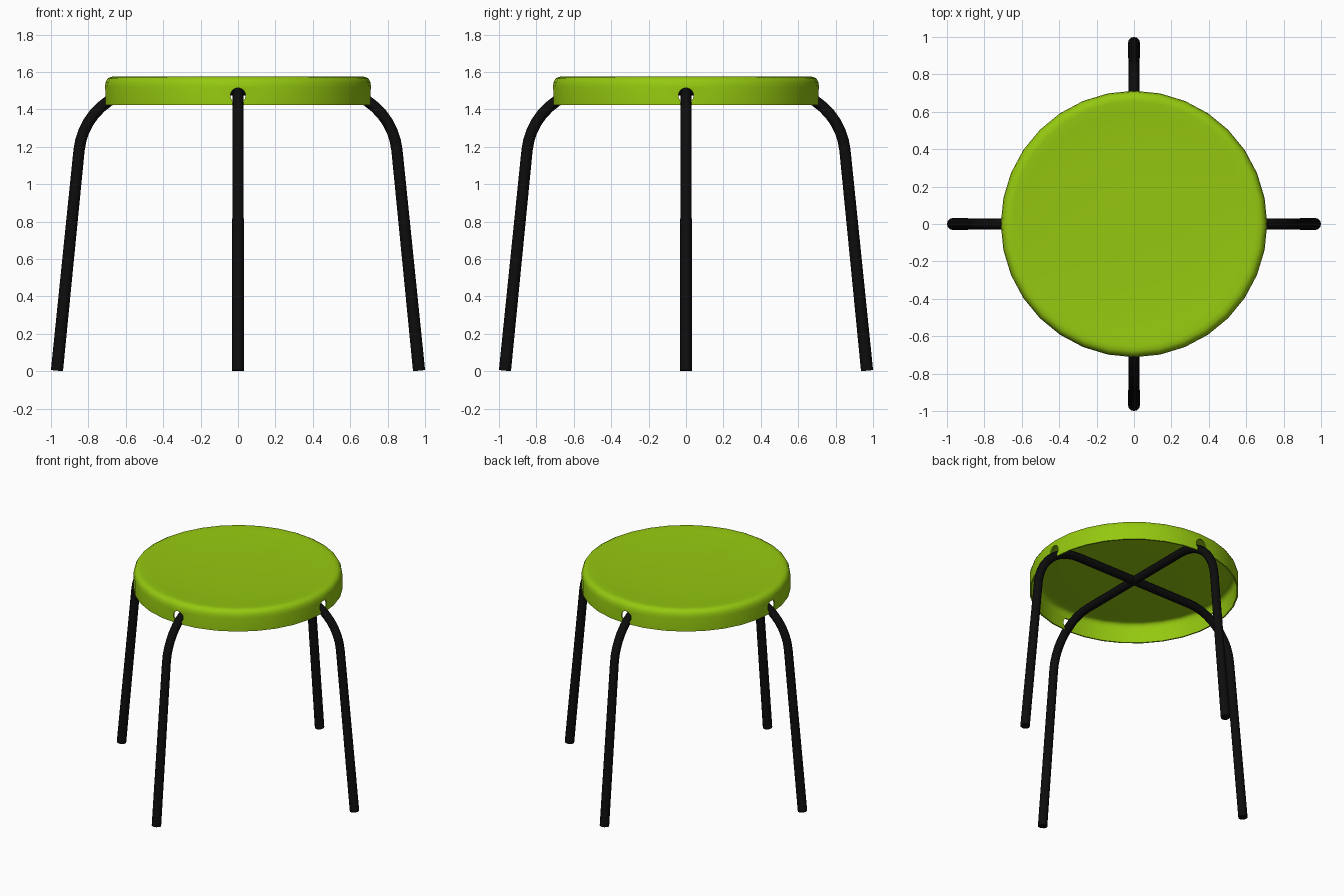
import bpy
import bmesh
from math import sin, cos, pi, radians, atan, tan
from mathutils import Matrix, Vector

if "Cube" in bpy.data.objects:
    bpy.data.objects.remove(bpy.data.objects["Cube"], do_unlink=True)


def make_material(name, color):
    mat = bpy.data.materials.new(name)
    mat.use_nodes = True
    mat.diffuse_color = color
    mat.node_tree.nodes["Principled BSDF"].inputs["Base Color"].default_value = color
    return mat


def add_object(name, data):
    obj = bpy.data.objects.new(name, data)
    bpy.context.collection.objects.link(obj)
    return obj


def select_only(obj):
    bpy.ops.object.select_all(action="DESELECT")
    obj.select_set(True)
    bpy.context.view_layer.objects.active = obj


lime = make_material("lime green", (0.30, 0.58, 0.005, 1))
black = make_material("black", (0.004, 0.004, 0.004, 1))

# Seat: thin lathed shell with a rounded lip and a slightly dished top
SIDES = 32
profile = [(0.712, 1.422), (0.712, 1.52), (0.708, 1.545), (0.698, 1.564),
           (0.68, 1.574), (0.655, 1.575), (0.60, 1.57), (0.45, 1.562), (0.25, 1.558)]
bm = bmesh.new()
rings = [[bm.verts.new((r * cos(2 * pi * i / SIDES), r * sin(2 * pi * i / SIDES), z))
          for i in range(SIDES)] for r, z in profile]
for low, high in zip(rings, rings[1:]):
    for i in range(SIDES):
        j = (i + 1) % SIDES
        bm.faces.new((low[i], low[j], high[j], high[i]))
center = bm.verts.new((0, 0, 1.557))
for i in range(SIDES):
    bm.faces.new((rings[-1][i], rings[-1][(i + 1) % SIDES], center))
mesh = bpy.data.meshes.new("seat")
bm.to_mesh(mesh)
bm.free()
mesh.materials.append(lime)
seat = add_object("seat", mesh)
shell = seat.modifiers.new("shell", "SOLIDIFY")
shell.thickness = 0.01
shell.offset = -1

# Round holes in the skirt where the legs pass through
bm = bmesh.new()
for k in range(4):
    place = (Matrix.Rotation(k * pi / 2, 4, "Z") @ Matrix.Translation((0.71, 0, 1.474))
             @ Matrix.Rotation(pi / 2, 4, "Y"))
    bmesh.ops.create_cone(bm, cap_ends=True, segments=16, radius1=0.041,
                          radius2=0.041, depth=0.1, matrix=place)
mesh = bpy.data.meshes.new("hole_cutter")
bm.to_mesh(mesh)
bm.free()
cutter = add_object("hole_cutter", mesh)
holes = seat.modifiers.new("holes", "BOOLEAN")
holes.operation = "DIFFERENCE"
holes.object = cutter
select_only(seat)
for modifier in ("shell", "holes"):
    bpy.ops.object.modifier_apply(modifier=modifier)
bpy.data.objects.remove(cutter, do_unlink=True)
bpy.ops.object.shade_smooth_by_angle(angle=radians(35))

# Legs: two bent tubes crossing under the seat
FOOT_X, TOP_Z, BEND = 0.968, 1.505, 0.36
lean = atan(0.1)
corner_x = FOOT_X - TOP_Z * tan(lean)
bend_x = corner_x - BEND * tan((pi / 2 - lean) / 2)
half = [(FOOT_X, 0.003, 1.08)]
for step in range(11):
    a = lean + (pi / 2 - lean) * step / 10
    half.append((bend_x + BEND * cos(a), TOP_Z - BEND + BEND * sin(a), 1))
path = half + [(0, TOP_Z, 1)] + [(-x, z, r) for x, z, r in reversed(half)]

for name, turn in (("side_leg_tube", 0), ("front_back_leg_tube", pi / 2)):
    curve = bpy.data.curves.new(name, "CURVE")
    curve.dimensions = "3D"
    curve.bevel_depth = 0.03
    curve.bevel_resolution = 4
    curve.use_fill_caps = True
    spline = curve.splines.new("POLY")
    spline.points.add(len(path) - 1)
    for point, (x, z, r) in zip(spline.points, path):
        spot = Matrix.Rotation(turn, 3, "Z") @ Vector((x, 0, z))
        point.co = (*spot, 1)
        point.radius = r
    curve.materials.append(black)
    tube = add_object(name, curve)
    select_only(tube)
    bpy.ops.object.convert(target="MESH")
    bpy.ops.object.shade_smooth_by_angle(angle=radians(40))
